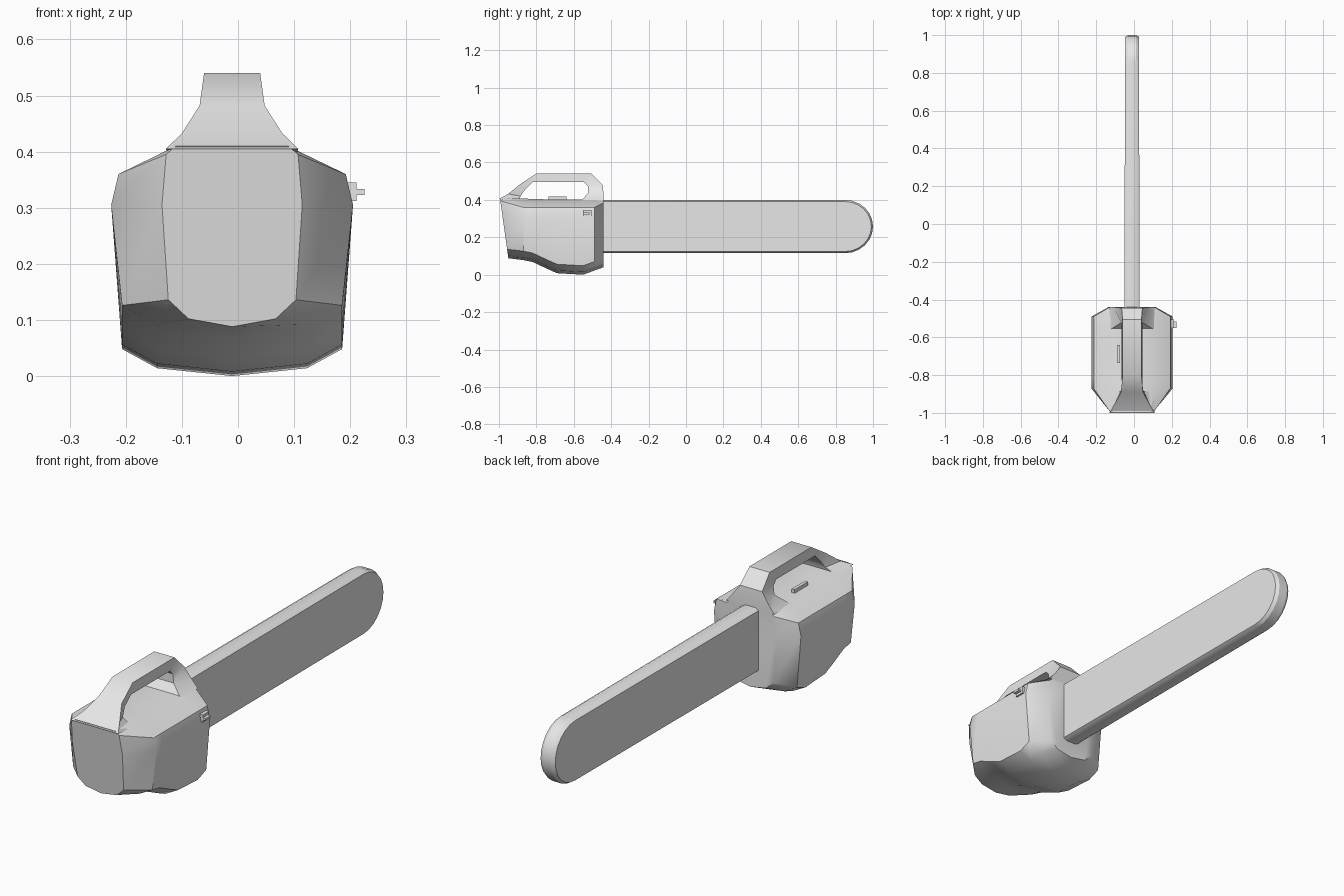
import bpy, bmesh, math

if "Cube" in bpy.data.objects:
    bpy.data.objects.remove(bpy.data.objects["Cube"])

CX = -0.0105  # the saw's own centre line sits slightly left of x = 0

grey = bpy.data.materials.new("light_grey")
grey.diffuse_color = (0.8, 0.8, 0.8, 1)
grey.use_nodes = True
grey.node_tree.nodes["Principled BSDF"].inputs["Base Color"].default_value = grey.diffuse_color


def loft(name, rings, angle):
    """Skin a list of equal-length closed rings and cap both ends."""
    bm = bmesh.new()
    rows = [[bm.verts.new((x + CX, y, z)) for x, y, z in r] for r in rings]
    n = len(rows[0])
    for a, b in zip(rows, rows[1:]):
        for i in range(n):
            j = (i + 1) % n
            bm.faces.new((a[i], a[j], b[j], b[i]))
    bm.faces.new(rows[0])
    bm.faces.new(rows[-1])
    bmesh.ops.recalc_face_normals(bm, faces=bm.faces)
    me = bpy.data.meshes.new(name)
    bm.to_mesh(me)
    bm.free()
    ob = bpy.data.objects.new(name, me)
    bpy.context.collection.objects.link(ob)
    me.materials.append(grey)
    bpy.ops.object.select_all(action='DESELECT')
    ob.select_set(True)
    bpy.context.view_layer.objects.active = ob
    bpy.ops.object.shade_smooth_by_angle(angle=math.radians(angle))
    return ob


def box(name, x0, x1, y0, y1, z0, z1):
    ring = lambda x: [(x - CX, y0, z0), (x - CX, y1, z0), (x - CX, y1, z1), (x - CX, y0, z1)]
    return loft(name, [ring(x0), ring(x1)], 30)


# Motor housing: cross-sections along y, mirrored left to right
def section(y, w, zb, zside, ztop, tilt=0.0):
    half = [(0.62 * w, zb + 0.014), (0.91 * w, zb + 0.048),
            (w, 0.305), (0.94 * w, zside), (min(0.105, 0.8 * w), ztop)]
    pts = [(0, zb)] + half + [(0, ztop)] + [(-x, z) for x, z in reversed(half)]
    return [(x, y - tilt * (z - 0.09) / 0.32, z) for x, z in pts]


loft("motor_housing", [
    section(-0.95, 0.125, 0.088, 0.395, 0.41, 0.045),
    section(-0.87, 0.2155, 0.078, 0.36, 0.407),
    section(-0.82, 0.2155, 0.068, 0.36, 0.405),
    section(-0.75, 0.2155, 0.035, 0.36, 0.403),
    section(-0.69, 0.2155, 0.008, 0.36, 0.403),
    section(-0.55, 0.2155, 0.0, 0.36, 0.402),
    section(-0.49, 0.2155, 0.022, 0.36, 0.402),
    section(-0.44, 0.125, 0.04, 0.385, 0.402),
], 40)

# Carrying handle: outer point, inner point and half widths along the loop
handle = [  # outer y, z, half width, inner y, z, half width
    (-1.0, 0.405, 0.118, -0.89, 0.395, 0.115),
    (-0.95, 0.432, 0.09, -0.885, 0.42, 0.06),
    (-0.89, 0.482, 0.058, -0.86, 0.455, 0.052),
    (-0.80, 0.54, 0.05, -0.82, 0.495, 0.055),
    (-0.505, 0.54, 0.05, -0.545, 0.495, 0.055),
    (-0.445, 0.478, 0.055, -0.525, 0.475, 0.055),
    (-0.44, 0.42, 0.098, -0.525, 0.435, 0.06),
    (-0.44, 0.395, 0.12, -0.56, 0.395, 0.118),
]
loft("handle", [[(-a, y, z), (a, y, z), (b, v, u), (-b, v, u)]
                for y, z, a, v, u, b in handle], 35)


# Guide bar: round-nosed outline with a bevelled rim
def bar_outline(x, inset):
    h, nose = 0.1425 - inset, 0.15 - inset
    pts = [(-0.46, -h)]
    for i in range(13):
        t = math.pi * (i / 12 - 0.5)
        pts.append((0.85 + nose * math.cos(t), h * math.sin(t)))
    pts.append((-0.46, h))
    return [(x * (1 - 0.08 * (y + 0.46)), y, 0.2575 + z) for y, z in pts]


loft("guide_bar", [bar_outline(x, i) for x, i in
                   ((-0.041, 0.009), (-0.024, 0), (0.024, 0), (0.041, 0.009))], 30)

# Small fittings: side switch with its base, and the raised tab on the deck
box("switch_base", 0.18, 0.211, -0.55, -0.505, 0.312, 0.345)
box("side_switch", 0.20, 0.225, -0.55, -0.515, 0.323, 0.333)
box("deck_tab", -0.09, -0.075, -0.735, -0.64, 0.39, 0.419)
